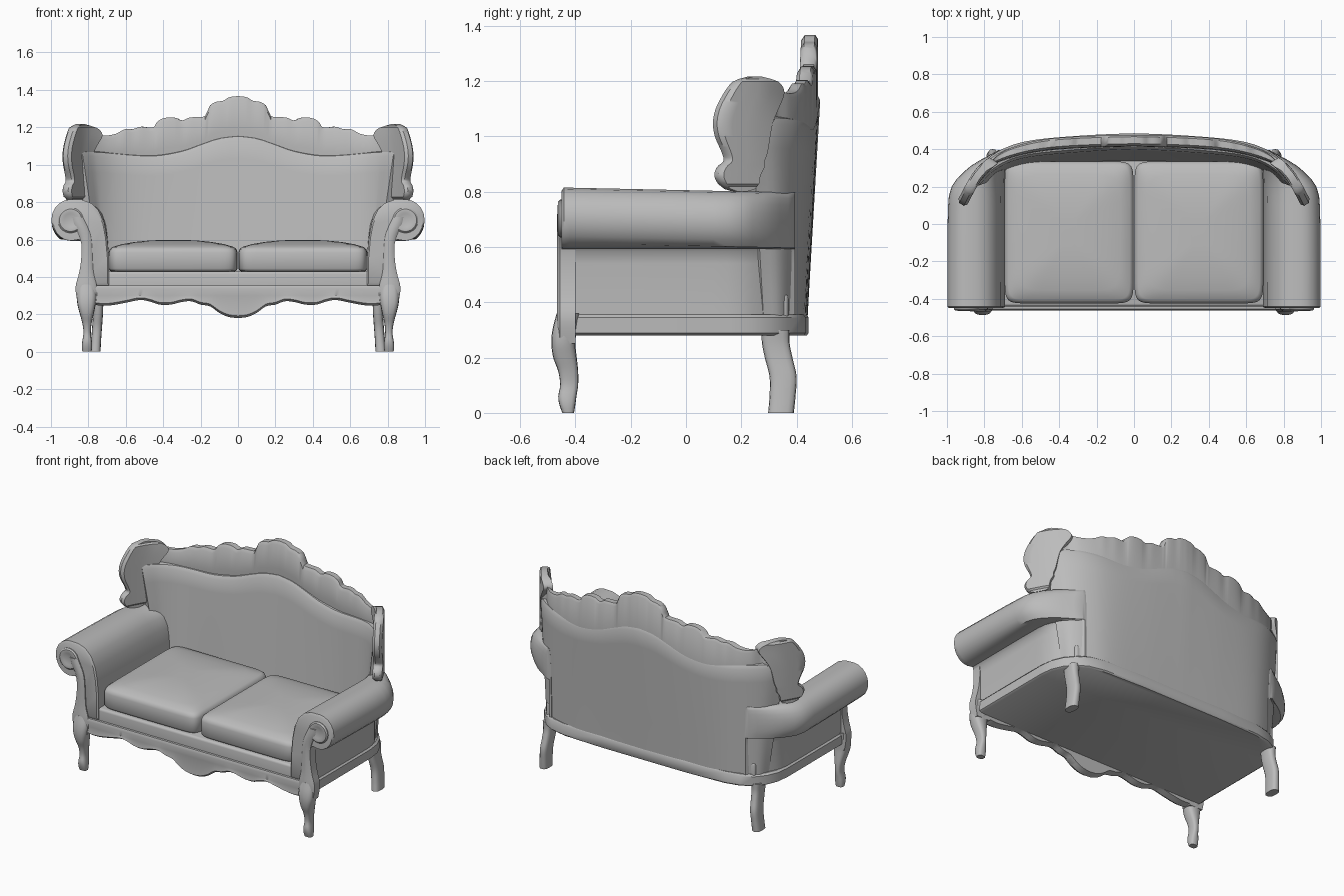
import bpy, bmesh, math
from mathutils import Vector

if "Cube" in bpy.data.objects:
    bpy.data.objects.remove(bpy.data.objects["Cube"])

fabric = bpy.data.materials.new("grey")
fabric.diffuse_color = (0.5, 0.5, 0.5, 1)
fabric.use_nodes = True
fabric.node_tree.nodes["Principled BSDF"].inputs["Base Color"].default_value = fabric.diffuse_color


def curve(pts, x):
    """Smooth curve through (x, value) points."""
    if x <= pts[0][0]:
        return pts[0][1]
    if x >= pts[-1][0]:
        return pts[-1][1]

    def slope(i):
        a, b = pts[max(i - 1, 0)], pts[min(i + 1, len(pts) - 1)]
        return (b[1] - a[1]) / (b[0] - a[0])
    i = max(k for k in range(len(pts) - 1) if pts[k][0] <= x)
    h = pts[i + 1][0] - pts[i][0]
    t = (x - pts[i][0]) / h
    return ((2*t**3 - 3*t*t + 1) * pts[i][1] + (t**3 - 2*t*t + t) * h * slope(i)
            + (3*t*t - 2*t**3) * pts[i + 1][1] + (t**3 - t*t) * h * slope(i + 1))


def finish(name, bm, angle=40):
    bmesh.ops.recalc_face_normals(bm, faces=bm.faces)
    me = bpy.data.meshes.new(name)
    bm.to_mesh(me)
    bm.free()
    me.materials.append(fabric)
    ob = bpy.data.objects.new(name, me)
    bpy.context.collection.objects.link(ob)
    bpy.ops.object.select_all(action='DESELECT')
    ob.select_set(True)
    bpy.context.view_layer.objects.active = ob
    bpy.ops.object.shade_smooth_by_angle(angle=math.radians(angle))
    return ob


def loft(name, rings, side=1, angle=40):
    """Skin closed rings of points and cap both ends; side=-1 mirrors in x."""
    bm = bmesh.new()
    vs = [[bm.verts.new((p[0] * side, p[1], p[2])) for p in r] for r in rings]
    n = len(vs[0])
    for a, b in zip(vs, vs[1:]):
        for j in range(n):
            bm.faces.new((a[j], a[(j + 1) % n], b[(j + 1) % n], b[j]))
    bm.faces.new(vs[0])
    bm.faces.new(vs[-1])
    return finish(name, bm, angle)


def oval(x0, x1, y0, y1, z, n=16, e=0.7):
    """Soft-cornered rectangle ring."""
    ring = []
    for k in range(n):
        a = 2 * math.pi * k / n
        c, s = math.cos(a), math.sin(a)
        ring.append(((x0 + x1) / 2 + (x1 - x0) / 2 * math.copysign(abs(c)**e, c),
                     (y0 + y1) / 2 + (y1 - y0) / 2 * math.copysign(abs(s)**e, s), z))
    return ring


def steps(a, b, n):
    return [a + (b - a) * i / n for i in range(n + 1)]


# Curved back: outer plan line at the bottom and at the top, for t from 0 to 1
T = (0, 0.25, 0.5, 0.7, 0.85, 1)
low = list(zip(T, ((0, .44), (.3, .437), (.55, .425), (.68, .39), (.76, .345), (.79, .28))))
high = list(zip(T, ((0, .485), (.3, .475), (.55, .45), (.7, .405), (.81, .33), (.885, .235))))
back_top = [(0, 1.16), (.1, 1.148), (.2, 1.115), (.3, 1.08), (.45, 1.055),
            (.6, 1.06), (.75, 1.072), (.9, 1.078)]


def plan(t, w):
    a = abs(t)
    p = [(1 - w) * curve([(k, v[i]) for k, v in low], a)
         + w * curve([(k, v[i]) for k, v in high], a) for i in (0, 1)]
    return Vector((math.copysign(p[0], t), p[1]))


def back_point(t, z, depth):
    w = max(0, min(1.1, (z - .355) / .77))
    d = plan(min(t + .01, 1), w) - plan(max(t - .01, -1), w)
    normal = Vector((-d.y, d.x)).normalized()
    thick = (.11 - .025 * w) * (1 - .35 * abs(t)**4)
    p = plan(t, w) - normal * thick * depth
    return (p.x, p.y, z)


rings = []
for t in steps(-1, 1, 56):
    top = curve(back_top, abs(plan(t, 1).x))
    zs = steps(.35, top - .03, 8)
    rings.append([back_point(t, z, 0) for z in zs]
                 + [back_point(t, top - d, k) for d, k in ((.008, .15), (0, .45), (.008, .85))]
                 + [back_point(t, z, 1) for z in reversed(zs)])
loft("back_upholstery", rings)

# Carved crest rail with scalloped top
crest_y = [(0, .447), (.3, .438), (.5, .42), (.65, .385), (.75, .34), (.82, .28)]
crest_top = [(0, 1.367), (.05, 1.36), (.075, 1.343), (.12, 1.335), (.155, 1.31), (.17, 1.265),
             (.2, 1.255), (.26, 1.252), (.3, 1.236), (.33, 1.25), (.39, 1.25), (.43, 1.23),
             (.45, 1.2), (.52, 1.203), (.56, 1.19), (.6, 1.19), (.65, 1.165), (.72, 1.155),
             (.78, 1.17), (.82, 1.19)]
rings = []
for x in steps(-.81, .81, 120):
    a = abs(x)
    y, zt, zb = curve(crest_y, a), curve(crest_top, a), curve(back_top, a) - .06
    nx = (curve(crest_y, a + .01) - curve(crest_y, a - .01)) / .02 if .01 < a < .8 else 0
    s = math.hypot(1, nx)
    n = Vector((-math.copysign(nx, x), 1)) / s
    rings.append([(x + n.x * d, y + n.y * d, z) for d, z in (
        (-.025, zb), (-.034, zb + .35 * (zt - zb)), (-.03, zt - .02), (-.017, zt),
        (.02, zt), (.03, zt - .015), (.03, zb))])
loft("crest_rail", rings)

# Scrolled wings at the ends of the crest: height, front edge, back edge
wing = [(.8, .175, .21), (.806, .15, .235), (.83, .122, .25), (.86, .11, .255), (.89, .12, .27),
        (.91, .143, .27), (.94, .137, .28), (1, .112, .29), (1.05, .105, .3), (1.1, .115, .32),
        (1.15, .14, .34), (1.18, .16, .335), (1.2, .18, .315), (1.212, .21, .285), (1.217, .235, .26)]
wing_x = [(.1, .925), (.2, .872), (.28, .82), (.34, .75), (.39, .65)]
for side in (1, -1):
    rings = []
    for z in steps(.8, 1.217, 44):
        y0 = curve([(r[0], r[1]) for r in wing], z)
        y1 = curve([(r[0], r[2]) for r in wing], z)
        h = .03 * (1 if .82 < z < 1.2 else .7)
        front, rear = [], []
        for f in (0, .08, .25, .5, .75, 1):
            y = y0 + (y1 - y0) * f
            k = h * (.5 if f == 0 else 1)
            x = curve(wing_x, y)
            front.append((x - .8 * k, y - .5 * k, z))
            rear.append((x + .8 * k, y + .5 * k, z))
        rings.append(front + rear[::-1])
    loft("wing_scroll", rings, side)

# Rolled arms that narrow into the back corners
arm = [(.69, .355), (.69, .5), (.7, .61), (.715, .69), (.745, .755), (.785, .795), (.835, .813)]
arm += [(.895 + .103 * math.sin(math.radians(a)), .704 + .111 * math.cos(math.radians(a)))
        for a in range(0, 200, 18)]
arm += [(.85, .6), (.836, .585), (.83, .54), (.83, .355)]
panel = [(-.45, .83), (.15, .83), (.22, .818), (.3, .775), (.36, .725), (.4, .7)]
roll = [(-.45, 1), (.1, .97), (.2, .9), (.28, .72), (.34, .5), (.4, .1)]
for side in (1, -1):
    rings = []
    for y in (-.45, -.442, -.42, -.2, 0, .1, .15, .2, .24, .28, .31, .34, .37, .395):
        X, k = curve(panel, y), curve(roll, y)
        soft = .94 if y == -.45 else 1
        ring = []
        for x, z in arm:
            if x > .83:
                x = X + (x - .83) * k
            else:
                x = .69 + (x - .69) * (X - .69) / .14
            if z > .6:
                z -= .014 * (y + .45) / .65
            ring.append((.84 + (x - .84) * soft, y, .6 + (z - .6) * soft))
        rings.append(ring)
    loft("arm", rings, side)

# Base rail with rounded back corners, and the seat deck
half = [(.84, -.41), (.84, .16), (.83, .24), (.8, .31), (.75, .37), (.68, .41), (.58, .432), (.3, .443)]
foot = half + [(-x, y) for x, y in reversed(half)]
loft("base_rail", [[(x * s, y * s, z) for x, y in foot]
                   for z, s in ((.28, .985), (.288, 1), (.345, 1), (.356, .985))])
bm = bmesh.new()
bmesh.ops.create_cube(bm, size=1)
for v in bm.verts:
    v.co = (v.co.x * 1.5, -.035 + v.co.y * .81, .36 + v.co.z * .14)
bmesh.ops.bevel(bm, geom=bm.edges[:], offset=.015, segments=3, affect='EDGES', profile=.5)
finish("seat_deck", bm)

# Two crowned seat cushions
for side in (1, -1):
    rings = []
    for z, inset in ((.428, .02), (.433, .008), (.445, 0), (.53, 0), (.548, .006), (.56, .02),
                     (.575, .07), (.587, .14), (.595, .22), (.598, .3)):
        e = .16 if inset < .05 else .3
        rings.append(oval(.002 + inset, .692 - inset, -.425 + inset, .335 - inset, z, 48, e))
    loft("seat_cushion", rings, side, 60)

# Scalloped front apron
hem = [(0, .18), (.05, .186), (.1, .208), (.15, .243), (.2, .252), (.25, .27), (.3, .266), (.36, .252),
       (.42, .252), (.47, .268), (.52, .277), (.6, .262), (.68, .248), (.74, .247), (.8, .26)]
rings = []
for x in steps(-.82, .82, 100):
    b = curve(hem, abs(x))
    rings.append([(x, y, z) for y, z in ((-.4, b + .01), (-.44, b), (-.458, b + .012), (-.452, .3),
                                         (-.462, .338), (-.455, .355), (-.4, .355))])
loft("front_apron", rings)

# Front posts, scroll ends and cabriole legs
post = [(.25, .76, .855), (.3, .755, .865), (.35, .755, .868), (.42, .772, .85), (.5, .778, .838),
        (.58, .782, .838), (.63, .79, .852), (.68, .81, .88), (.72, .83, .89)]
front_leg = [(0, .783, .832, -.447, -.405), (.03, .78, .835, -.458, -.4), (.06, .782, .832, -.462, -.396),
             (.1, .787, .826, -.455, -.39), (.15, .783, .832, -.462, -.39), (.2, .772, .845, -.48, -.395),
             (.25, .762, .858, -.487, -.4), (.3, .757, .862, -.483, -.395), (.36, .765, .858, -.468, -.385)]
back_leg = [(0, .735, .79, .297, .39), (.06, .732, .785, .302, .396), (.13, .727, .78, .302, .4),
            (.2, .722, .775, .285, .385), (.25, .72, .775, .275, .375), (.3, .715, .78, .272, .375)]


def leg(name, table, side):
    rings = []
    for z in steps(0, table[-1][0], 24):
        rings.append(oval(*[curve([(r[0], r[i]) for r in table], z) for i in range(1, 5)], z))
    loft(name, rings, side)


for side in (1, -1):
    rings = []
    for z in steps(.25, .72, 24):
        a, b = (curve([(r[0], r[i]) for r in post], z) for i in (1, 2))
        m = min(.015, (b - a) / 3)
        rings.append([(a, -.4, z), (a, -.456, z), (a + m, -.467, z),
                      (b - m, -.467, z), (b, -.456, z), (b, -.4, z)])
    loft("front_post", rings, side)
    rings = [[(.895 + r * math.cos(a), y, .703 + r * math.sin(a))
              for a in [2 * math.pi * k / 28 for k in range(28)]]
             for y, r in ((-.42, .068), (-.455, .068), (-.463, .06), (-.464, .045), (-.46, .035))]
    loft("arm_scroll", rings, side)
    leg("front_leg", front_leg, side)
    leg("back_leg", back_leg, side)
